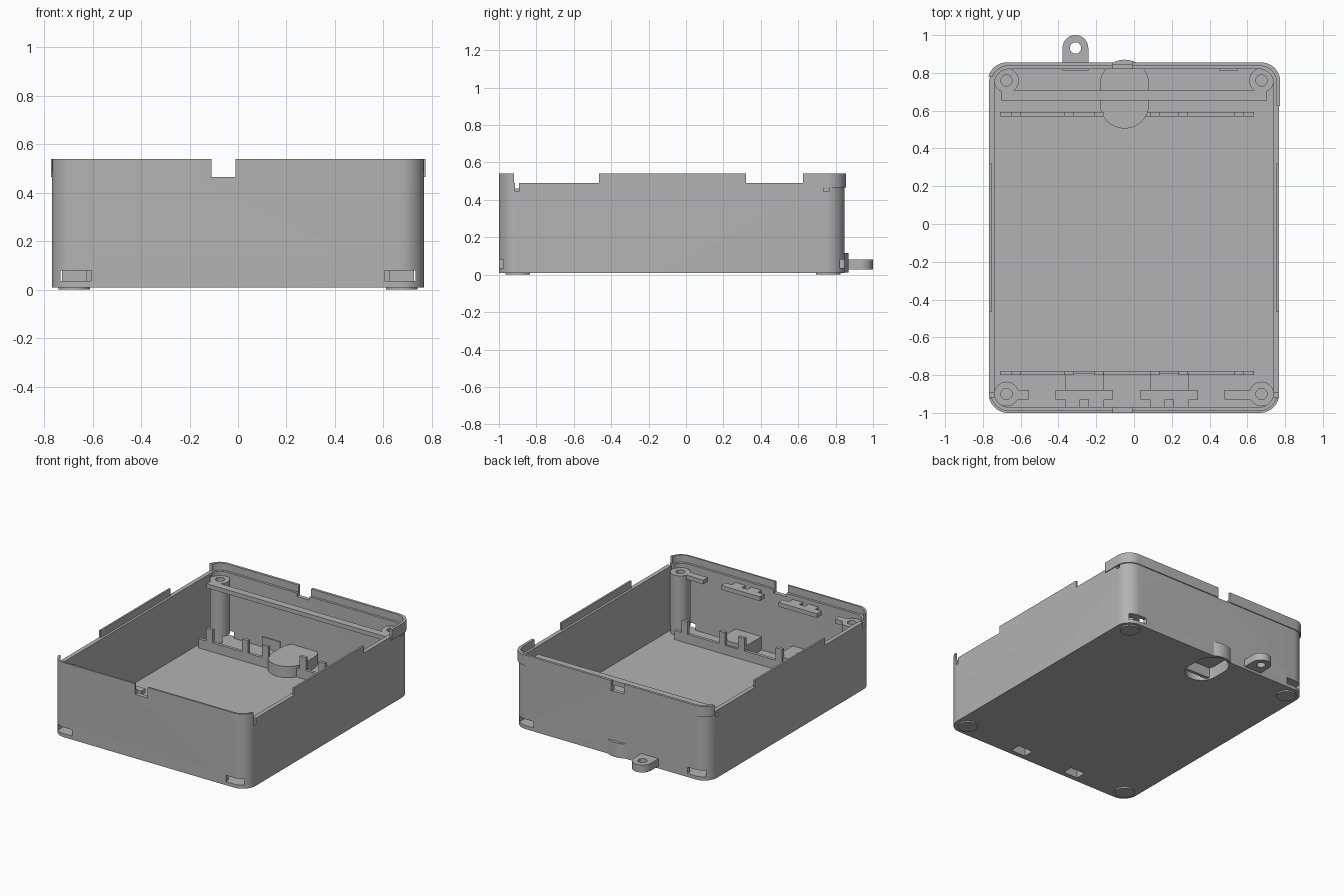
import bpy, bmesh, math

cube = bpy.data.objects.get("Cube")
if cube:
    bpy.data.objects.remove(cube, do_unlink=True)

# One flat plastic colour
grey = bpy.data.materials.new("grey plastic")
grey.use_nodes = True
colour = (0.45, 0.45, 0.45, 1)
grey.diffuse_color = colour
grey.node_tree.nodes["Principled BSDF"].inputs["Base Color"].default_value = colour


def prism(name, outline, z0, z1):
    """Extrude a flat outline from z0 to z1."""
    bm = bmesh.new()
    base = bm.faces.new([bm.verts.new((x, y, z0)) for x, y in outline])
    top = bmesh.ops.extrude_face_region(bm, geom=[base])["geom"]
    bmesh.ops.translate(bm, vec=(0, 0, z1 - z0),
                        verts=[v for v in top if isinstance(v, bmesh.types.BMVert)])
    bmesh.ops.recalc_face_normals(bm, faces=bm.faces)
    mesh = bpy.data.meshes.new(name)
    bm.to_mesh(mesh)
    bm.free()
    mesh.materials.append(grey)
    obj = bpy.data.objects.new(name, mesh)
    bpy.context.collection.objects.link(obj)
    return obj


def rounded(x0, x1, y0, y1, r, steps=10):
    """Rectangle outline with round corners."""
    pts = []
    corners = [(x1 - r, y1 - r), (x0 + r, y1 - r), (x0 + r, y0 + r), (x1 - r, y0 + r)]
    for i, (cx, cy) in enumerate(corners):
        for s in range(steps + 1):
            a = math.pi / 2 * (i + s / steps)
            pts.append((cx + r * math.cos(a), cy + r * math.sin(a)))
    return pts


def circle(cx, cy, r, n=32):
    return [(cx + r * math.cos(2 * math.pi * i / n),
             cy + r * math.sin(2 * math.pi * i / n)) for i in range(n)]


def box(name, x0, x1, y0, y1, z0, z1):
    x0, x1 = sorted((x0, x1))
    return prism(name, [(x0, y0), (x1, y0), (x1, y1), (x0, y1)], z0, z1)


def cut(obj, *cutters):
    """Subtract the cutters from an object and remove them."""
    for c in cutters:
        c.hide_render = True
        mod = obj.modifiers.new("cut", 'BOOLEAN')
        mod.operation, mod.solver, mod.object = 'DIFFERENCE', 'EXACT', c
    graph = bpy.context.evaluated_depsgraph_get()
    mesh = bpy.data.meshes.new_from_object(obj.evaluated_get(graph))
    obj.modifiers.clear()
    obj.data = mesh
    for c in cutters:
        bpy.data.objects.remove(c, do_unlink=True)


def stadium(r):
    """Outline of the round-ended hanger recess."""
    return [(-0.05 + r * math.cos(a), (0.74 if i < 17 else 0.635) + r * math.sin(a))
            for i, a in enumerate([math.pi * s / 16 for s in range(17)]
                                  + [math.pi * (1 + s / 16) for s in range(17)])]


FLOOR, LEDGE, TOP, SHELF = 0.035, 0.49, 0.54, 0.46
WELLS = (-0.365, 0.085)          # left edges of the two front clip wells
CORNERS = [(sx * 0.675, y) for sx in (-1, 1) for y in (-0.9, 0.76)]


def corner_slot(x, y):
    """Nut slot running from the end wall into a corner post."""
    s = 1 if x > 0 else -1
    ys = (-1.05, -0.86) if y < 0 else (0.72, 0.9)
    return box("slot_cutter", s * 0.605, s * 0.733, *ys, 0.035, 0.08)


def cable_notch(y0, y1):
    return box("notch_cutter", -0.11, -0.01, y0, y1, 0.465, 0.6)


def well_cutter(x):
    return box("well_cutter", x + 0.045, x + 0.16, -0.965, -0.89, -0.05, 0.1)


# Hollow tray with a stepped rim
tray = prism("tray", rounded(-0.768, 0.768, -1, 0.848, 0.1), 0.01, TOP)
cuts = [prism("cavity", rounded(-0.738, 0.738, -0.97, 0.82, 0.075), FLOOR, 0.7),
        prism("rim_step", rounded(-0.755, 0.755, -0.987, 0.837, 0.09), LEDGE, 0.72),
        prism("recess", stadium(0.112), -0.05, 0.095),
        cable_notch(-1.1, -0.9), cable_notch(0.75, 0.95)]
cuts += [corner_slot(x, y) for x, y in CORNERS]
cuts += [well_cutter(x) for x in WELLS]
for s, back in ((-1, 0.78), (1, 0.625)):
    cuts += [box("low_rim", s * 0.7, s * 0.9, -0.92, -0.465, LEDGE, 0.65),
             box("low_rim", s * 0.7, s * 0.9, 0.32, back, LEDGE, 0.66),
             box("catch_front", s * 0.73, s * 0.9, -0.915, -0.893, 0.445, 0.64),
             box("catch_back", s * 0.73, s * 0.9, 0.735, 0.765, 0.445, 0.47)]
cut(tray, *cuts)

# Slightly proud band around the back of the rim
band = prism("rim_band", rounded(-0.774, 0.774, -1, 0.855, 0.1), 0.465, TOP)
cut(band,
    prism("band_inside", rounded(-0.76, 0.76, -0.99, 0.842, 0.095), 0.4, 0.6),
    box("band_left", 0, 0.9, -1.1, 0.625, 0.4, 0.61),
    box("band_right", -0.9, 0.01, -1.1, 0.78, 0.4, 0.62),
    cable_notch(0.75, 0.95))

# Corner screw posts and flat feet
for x, y in CORNERS:
    post = prism("screw_post", circle(x, y, 0.065), 0.02, SHELF)
    cut(post, prism("screw_hole", circle(x, y, 0.03, 24), 0.06, 0.6), corner_slot(x, y))
    prism("foot", circle(x, y, 0.065), 0, 0.012)

# Hanger recess housing, which bulges through the back wall
housing = prism("recess_housing", stadium(0.13), 0.012, 0.115)
cut(housing, prism("recess_cutter", stadium(0.112), -0.05, 0.095))

# Front clip wells with shelves above them
for x in WELLS:
    well = box("clip_well", x, x + 0.205, -0.975, -0.79, 0.02, 0.13)
    cut(well, well_cutter(x))
    box("front_shelf", x - 0.05, x + 0.255, -0.93, -0.88, SHELF - 0.03, SHELF)
    for dx in (0, 0.125):
        box("shelf_bracket", x + dx, x + dx + 0.08, -0.975, -0.925, SHELF - 0.03, SHELF)
for x0, x1 in ((-0.625, -0.555), (0.48, 0.625)):
    box("post_shelf", x0, x1, -0.93, -0.88, SHELF - 0.03, SHELF)

# Back crossbar joining the rear posts
box("crossbar", -0.705, 0.705, 0.655, 0.708, SHELF - 0.03, SHELF)

# Floor rails with upright fingers
for y in (-0.8, 0.57):
    box("floor_rail", -0.71, 0.635, y, y + 0.022, 0.02, 0.1)
    for x in (-0.625, -0.345, -0.185, 0.11, 0.26, 0.555):
        box("rail_finger", x - 0.024, x + 0.024, y, y + 0.022, 0.02, 0.19)

# Wall pads inside the back wall
for x0, x1 in ((-0.38, -0.24), (0.45, 0.55)):
    box("wall_pad", x0, x1, 0.812, 0.83, 0.02, 0.11)

# Mounting ear with a hole
arc = [math.pi * i / 20 for i in range(21)]
ear = prism("mounting_ear", [(-0.31 + 0.068 * math.cos(a), 0.932 + 0.068 * math.sin(a))
                             for a in arc] + [(-0.378, 0.835), (-0.242, 0.835)], 0.027, 0.08)
cut(ear, prism("ear_hole", circle(-0.31, 0.932, 0.03, 24), 0, 0.2))

# Smooth the curved walls, keep hard edges
bpy.ops.object.select_all(action='DESELECT')
for obj in bpy.context.collection.objects:
    if obj.type == 'MESH':
        obj.select_set(True)
        bpy.context.view_layer.objects.active = obj
bpy.ops.object.shade_smooth_by_angle(angle=math.radians(30))
